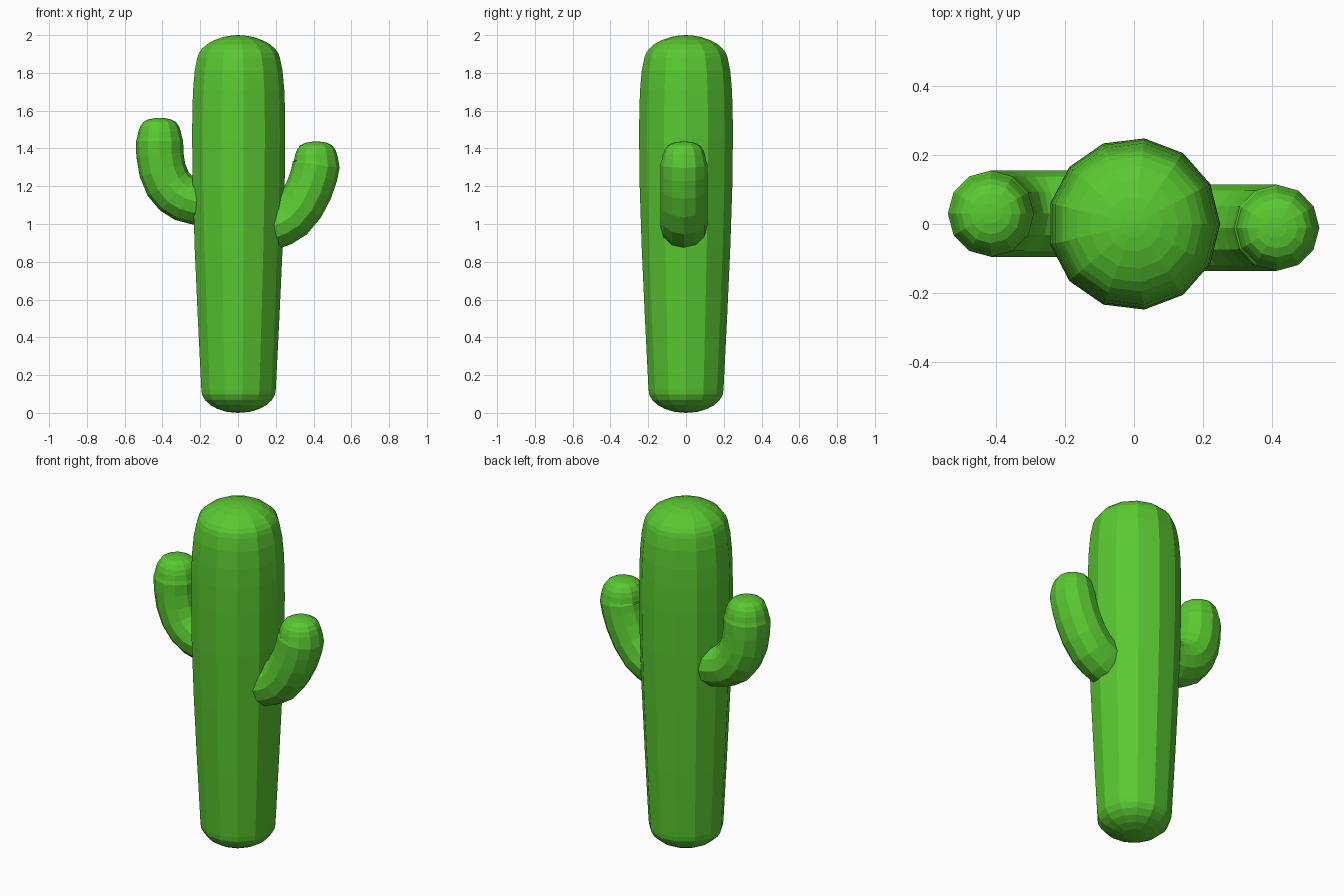
import bpy, bmesh, math
from mathutils import Vector

if "Cube" in bpy.data.objects:
    bpy.data.objects.remove(bpy.data.objects["Cube"])

green = bpy.data.materials.new("green")
green.diffuse_color = (0.10, 0.58, 0.03, 1)
green.use_nodes = True
green.node_tree.nodes["Principled BSDF"].inputs["Base Color"].default_value = green.diffuse_color


def sweep(name, path, y, sides):
    """Loft rings along (x, z, radius) points in the xz plane; radius 0 is a pole."""
    bm = bmesh.new()
    rings = []
    for i, (x, z, r) in enumerate(path):
        a, b = path[max(i - 1, 0)], path[min(i + 1, len(path) - 1)]
        t = Vector((b[0] - a[0], 0, b[1] - a[1])).normalized()
        n = Vector((t.z, 0, -t.x))
        c = Vector((x, y, z))
        if r == 0:
            rings.append([bm.verts.new(c)])
            continue
        angles = [2 * math.pi * k / sides for k in range(sides)]
        rings.append([bm.verts.new(c + n * r * math.cos(u) + Vector((0, r * math.sin(u), 0)))
                      for u in angles])
    for lo, hi in zip(rings, rings[1:]):
        for k in range(sides):
            j = (k + 1) % sides
            if len(lo) == 1:
                bm.faces.new((lo[0], hi[j], hi[k]))
            elif len(hi) == 1:
                bm.faces.new((lo[k], lo[j], hi[0]))
            else:
                bm.faces.new((lo[k], lo[j], hi[j], hi[k]))
    # close the hidden root of an arm
    if len(rings[0]) > 1:
        bm.faces.new(rings[0][::-1])
    bmesh.ops.recalc_face_normals(bm, faces=bm.faces)
    mesh = bpy.data.meshes.new(name)
    bm.to_mesh(mesh)
    bm.free()
    mesh.materials.append(green)
    obj = bpy.data.objects.new(name, mesh)
    bpy.context.collection.objects.link(obj)
    return obj


# trunk: (radius, height) profile with rounded ends
trunk = [(0, 0), (0.06, 0.005), (0.11, 0.02), (0.15, 0.041), (0.18, 0.068), (0.196, 0.097),
         (0.2, 0.125), (0.219, 0.5), (0.236, 0.87), (0.247, 1.2), (0.25, 1.45), (0.249, 1.6),
         (0.245, 1.71), (0.236, 1.81), (0.222, 1.88), (0.213, 1.905), (0.197, 1.927),
         (0.17, 1.951), (0.13, 1.973), (0.08, 1.99), (0.04, 1.997), (0, 2.0)]
sweep("trunk", [(0, z, r) for r, z in trunk], 0, 13)


def arm(name, path, y):
    x, z = path[-1]
    tip = [(0.118, 0.02), (0.112, 0.05), (0.102, 0.078), (0.086, 0.1), (0.06, 0.114), (0.03, 0.12), (0, 0.122)]
    sweep(name, [(px, pz, 0.125) for px, pz in path] + [(x, z + dz, r) for r, dz in tip], y, 12)


# arms: centre lines from inside the trunk up to the base of the rounded tip
arm("right_arm", [(0.09, 0.965), (0.17, 0.985), (0.23, 1.007), (0.28, 1.037), (0.336, 1.105),
                  (0.377, 1.184), (0.403, 1.26), (0.414, 1.315)], -0.011)
arm("left_arm", [(-0.12, 1.118), (-0.233, 1.123), (-0.285, 1.137), (-0.33, 1.165), (-0.37, 1.212),
                 (-0.4, 1.285), (-0.414, 1.37), (-0.415, 1.44)], 0.03)
